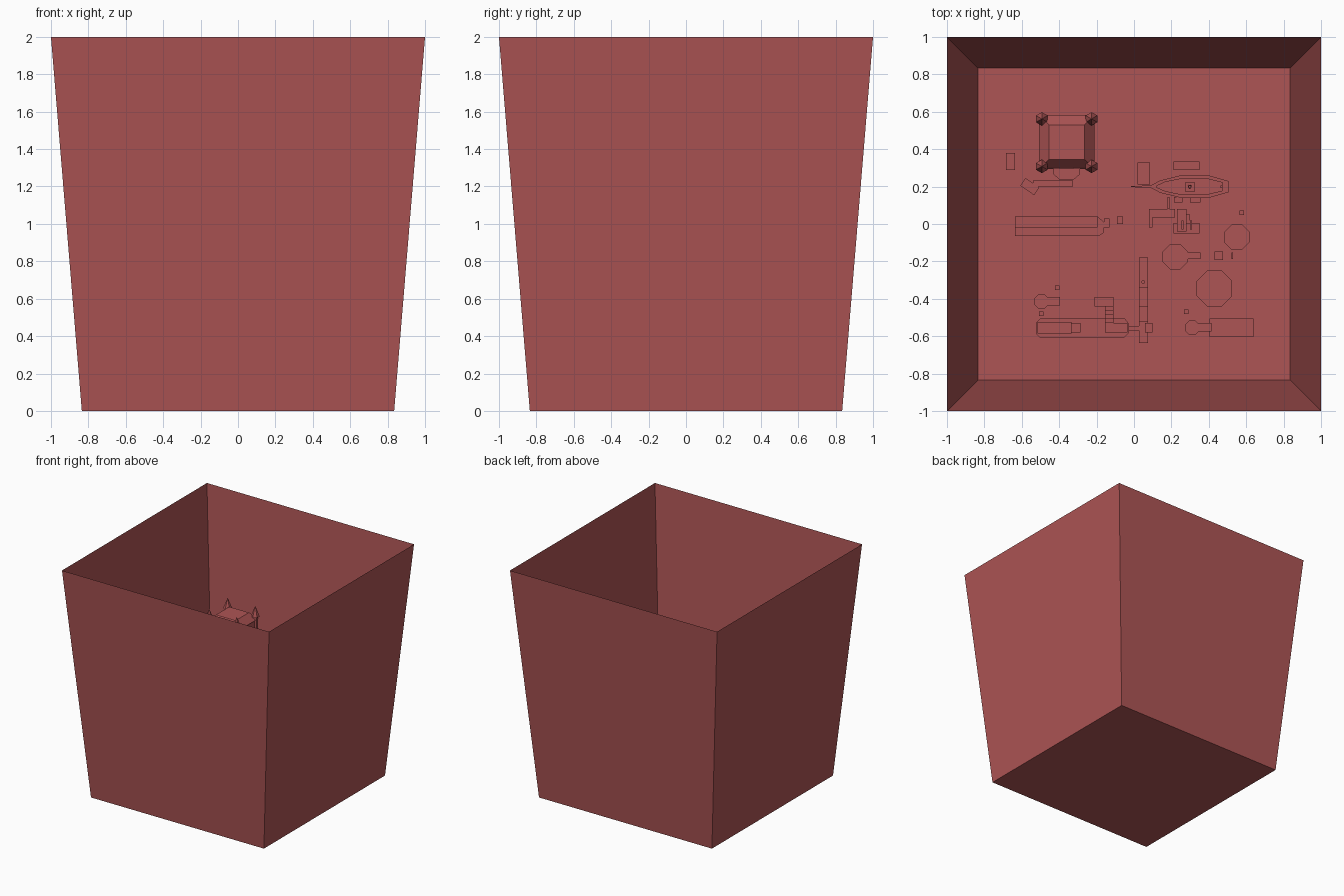
import bpy, bmesh, math
from mathutils import Matrix

if "Cube" in bpy.data.objects:
    bpy.data.objects.remove(bpy.data.objects["Cube"])

mat = bpy.data.materials.new("dusty_red")
mat.diffuse_color = (0.42, 0.09, 0.09, 1)
mat.use_nodes = True
mat.node_tree.nodes["Principled BSDF"].inputs["Base Color"].default_value = mat.diffuse_color


def finish(name, bm):
    bmesh.ops.recalc_face_normals(bm, faces=bm.faces)
    me = bpy.data.meshes.new(name)
    bm.to_mesh(me)
    bm.free()
    me.materials.append(mat)
    ob = bpy.data.objects.new(name, me)
    bpy.context.collection.objects.link(ob)
    return ob


def loft(name, rings, cap_top=True, cap_bottom=True):
    """Join rings of (x, y, z) points, bottom to top."""
    bm = bmesh.new()
    vs = [[bm.verts.new(p) for p in r] for r in rings]
    n = len(vs[0])
    for a, b in zip(vs, vs[1:]):
        for i in range(n):
            j = (i + 1) % n
            bm.faces.new((a[i], a[j], b[j], b[i]))
    if cap_bottom:
        bm.faces.new(vs[0])
    if cap_top:
        bm.faces.new(vs[-1])
    return finish(name, bm)


def rect(x0, x1, y0, y1, z):
    return [(x0, y0, z), (x1, y0, z), (x1, y1, z), (x0, y1, z)]


def box(name, x0, x1, y0, y1, top, thick=0.03):
    return loft(name, [rect(x0, x1, y0, y1, top - thick), rect(x0, x1, y0, y1, top)])


def prism(name, pts, top, thick=0.03):
    return loft(name, [[(x, y, z) for x, y in pts] for z in (top - thick, top)])


def ring(x, y, r, z, n=8):
    return [(x + r * math.cos(math.tau * (i + .5) / n),
             y + r * math.sin(math.tau * (i + .5) / n), z) for i in range(n)]


def octagon(name, x, y, r, top, thick=0.03):
    return loft(name, [ring(x, y, r * .9, top - thick), ring(x, y, r, top)])


# Open tapered surround
loft("surround", [rect(-.835, .835, -.835, .835, 0), rect(-1, 1, -1, 1, 2)], cap_top=False)

# House with hipped roof and corner towers
hx, hy = -.36, .435
box("house_floor", hx - .14, hx + .14, hy - .14, hy + .14, 1.0, .03)
for s in (-1, 1):
    box("house_side_wall", hx + s * .13 - .008, hx + s * .13 + .008, hy - .13, hy + .13, 1.19, .19)
    box("house_front_wall", hx + s * .085 - .045, hx + s * .085 + .045, hy - .138, hy - .122, 1.19, .19)
box("house_back_wall", hx - .13, hx + .13, hy + .122, hy + .138, 1.19, .19)
loft("house_roof", [rect(hx - .148, hx + .148, hy - .138, hy + .148, 1.185),
                    rect(hx - .095, hx + .095, hy - .09, hy + .095, 1.245)])
for sx in (-1, 1):
    for sy in (-1, 1):
        x, y = hx + sx * .133, hy + sy * .127
        loft("house_tower", [ring(x, y, .02, .97, 6), ring(x, y, .024, 1.21, 6)])
        loft("house_spire", [ring(x, y, .036, 1.21, 6), ring(x, y, .001, 1.30, 6)])
prism("house_porch", [(-.43, .3), (-.43, .265), (-.395, .235), (-.325, .235), (-.29, .265), (-.29, .3)], 1.0)
box("house_path", -.54, -.325, .2, .232, .98)
c, s = math.cos(-.6), math.sin(-.6)
prism("house_path_end", [(-.557 + u * c - v * s, .2 + u * s + v * c)
                         for u, v in ((-.045, -.025), (.045, -.025), (.045, .025), (-.045, .025))], .975)
box("house_side_platform", -.685, -.637, .29, .38, .95)

# Ship: half outline mirrored, lofted from the keel upward
sy = .2
half = [(.085, .004), (.14, .033), (.25, .06), (.4, .06), (.505, .03)]
outline = [(x, -w) for x, w in half] + [(x, w) for x, w in reversed(half)]


def hull(kx, kw, z):
    return [(.3 + (x - .3) * kx, sy + w * kw, z) for x, w in outline]


loft("ship_hull", [hull(.6, .25, .77), hull(.85, .75, .81), hull(1, 1, .88),
                   hull(.84, .72, .88), hull(.84, .72, .86)])
prism("ship_bowsprit", [(-.015, sy - .003), (.1, sy - .006), (.1, sy + .006), (-.015, sy + .003)], .885, .01)
box("ship_cabin", .272, .325, sy - .025, sy + .023, .91, .05)
loft("ship_mast", [ring(.298, sy, .01, .9), ring(.298, sy, .007, 1.02)])
loft("ship_stern_post", [ring(.468, sy, .008, .86), ring(.468, sy, .008, .91)])
box("ship_approach", .02, .085, .21, .33, .86)
for x0, x1 in ((.21, .25), (.25, .285), (.285, .32), (.32, .35)):
    box("ship_side_step", x0, x1, .29, .335, .84 + (x0 - .2) * .1)
box("ship_lower_step", .3, .355, .115, .145, .8)
box("ship_lower_step", .215, .26, .115, .145, .78)

# Upright maze: stacked blocks with different tops
for x0, x1, y0, y1, top, th in ((.08, .1, -.02, .08, .62, .22), (.1, .22, .035, .08, .62, .03),
                               (.18, .19, .08, .145, .66, .03), (.23, .28, -.04, .08, .6, .2),
                               (.21, .35, -.05, .005, .5, .12), (.255, .265, -.03, .02, .62, .12),
                               (.3, .31, -.03, .02, .56, .08), (.28, .3, .0, .05, .54, .1)):
    box("maze_block", x0, x1, y0, y1, top, th)

# Start platform and eastern islands
octagon("start_platform", .22, -.175, .073, .43)
box("start_walkway", .285, .355, -.187, -.153, .43)
octagon("east_platform", .55, -.07, .073, .5)
octagon("large_platform", .43, -.345, .103, .42)
box("east_step", .43, .475, -.192, -.147, .42)
box("east_small_step", .52, .53, -.187, -.153, .42)
octagon("south_east_landing", .312, -.555, .042, .5)
box("south_east_walkway", .345, .415, -.575, -.53, .5)
box("south_east_platform", .405, .64, -.605, -.505, .49)

# Western long platform
prism("west_long_platform", [(-.635, -.065), (-.19, -.065), (-.16, -.045), (-.16, .01), (-.195, .04), (-.635, .04)], .68)
box("west_ledge", -.635, -.195, -.02, .04, .71, .04)
box("west_step", -.16, -.13, -.02, .03, .68)
box("west_far_step", -.09, -.06, 0, .04, .66)

# Central north-south walkway with a pole
for y0, y1, top in ((-.34, -.18, .62), (-.44, -.34, .6), (-.52, -.44, .58), (-.635, -.52, .56)):
    box("centre_walkway", .027, .075, y0, y1, top)
loft("centre_pole", [ring(.05, -.31, .01, .62), ring(.05, -.31, .01, .74)])

# South-western group
prism("south_west_platform", [(-.5, -.61), (-.055, -.61), (-.03, -.585), (-.03, -.53), (-.05, -.505),
                              (-.5, -.505), (-.52, -.525), (-.52, -.59)], .55)
box("south_west_block", -.515, -.335, -.585, -.525, .62, .07)
box("south_west_block_end", -.335, -.285, -.58, -.53, .59, .04)
box("south_west_bridge", -.03, .085, -.57, -.545, .56)
box("south_west_bridge_end", .06, .1, -.58, -.53, .58, .04)
box("south_west_corner", -.155, -.035, -.58, -.53, .57)
for i in range(4):
    box("south_west_stair", -.155, -.11, -.53 + i * .0225, -.5075 + i * .0225, .58 + i * .012, .03)
box("south_west_upper_step", -.21, -.11, -.44, -.39, .63)
octagon("south_west_landing", -.495, -.415, .042, .55)
box("south_west_walkway", -.46, -.395, -.435, -.39, .55)

# Small tapered pots
for x, y, z in ((-.41, -.342, .56), (-.495, -.48, .56), (.28, -.47, .5), (.575, .06, .5)):
    loft("pot", [rect(x - .007, x + .007, y - .007, y + .007, z),
                 rect(x - .012, x + .012, y - .012, y + .012, z + .03)])
